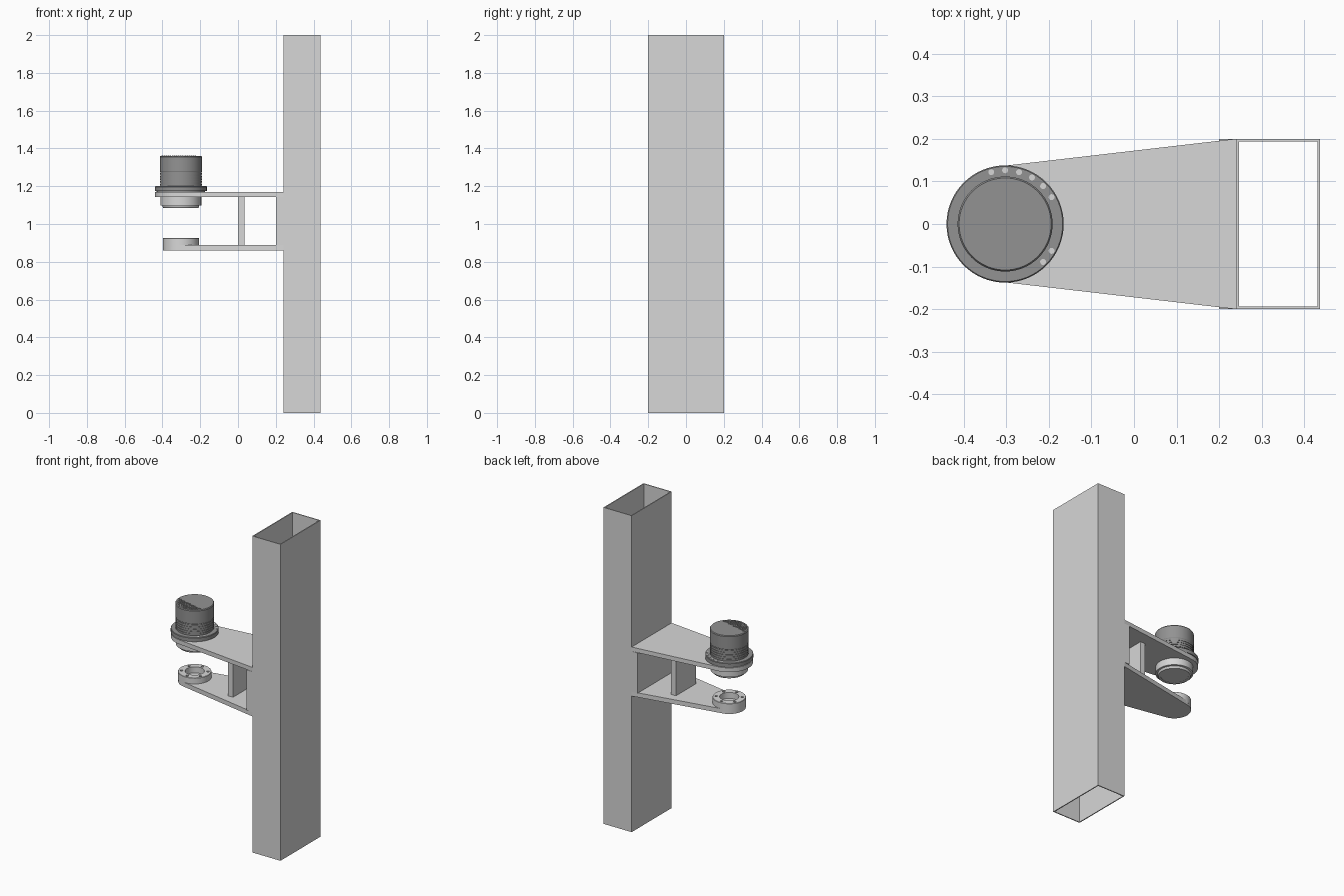
import bpy, bmesh, math
from mathutils import Matrix, Vector

if "Cube" in bpy.data.objects:
    bpy.data.objects.remove(bpy.data.objects["Cube"])


def material(name, v):
    m = bpy.data.materials.new(name)
    m.use_nodes = True
    m.diffuse_color = (v, v, v, 1)
    m.node_tree.nodes["Principled BSDF"].inputs["Base Color"].default_value = (v, v, v, 1)
    return m


STEEL = material("light grey steel", 0.68)
DARK = material("dark grey housing", 0.29)
AXIS = -0.3025  # x of the pivot axis


def finish(name, bm, mat, smooth=False):
    bmesh.ops.recalc_face_normals(bm, faces=bm.faces)
    me = bpy.data.meshes.new(name)
    bm.to_mesh(me)
    bm.free()
    me.materials.append(mat)
    ob = bpy.data.objects.new(name, me)
    bpy.context.collection.objects.link(ob)
    if smooth:
        bpy.ops.object.select_all(action='DESELECT')
        ob.select_set(True)
        bpy.context.view_layer.objects.active = ob
        bpy.ops.object.shade_smooth_by_angle(angle=math.radians(30))
    return ob


def add_box(bm, lo, hi):
    for v in bmesh.ops.create_cube(bm, size=1)["verts"]:
        v.co = Vector([a + (b - a) * (c + 0.5) for a, b, c in zip(lo, hi, v.co)])


def box(name, lo, hi, mat):
    bm = bmesh.new()
    add_box(bm, lo, hi)
    return finish(name, bm, mat)


def prism(name, pts, z0, z1, mat):
    bm = bmesh.new()
    face = bm.faces.new([bm.verts.new((x, y, z0)) for x, y in pts])
    ext = bmesh.ops.extrude_face_region(bm, geom=[face])
    for v in ext["geom"]:
        if isinstance(v, bmesh.types.BMVert):
            v.co.z = z1
    return finish(name, bm, mat)


def lathe(name, profile, mat, n=64):
    """Spin (radius, z) points around the pivot axis."""
    bm = bmesh.new()
    verts = [bm.verts.new((AXIS + r, 0, z)) for r, z in profile]
    edges = [bm.edges.new(p) for p in zip(verts, verts[1:])]
    bmesh.ops.spin(bm, geom=verts + edges, cent=(AXIS, 0, 0), axis=(0, 0, 1),
                   angle=math.tau, steps=n)
    bmesh.ops.remove_doubles(bm, verts=bm.verts, dist=1e-5)
    return finish(name, bm, mat, True)


def studs(name, r, angles, size, z0, z1, mat):
    """Short cylinders on a bolt circle around the pivot axis."""
    bm = bmesh.new()
    for a in map(math.radians, angles):
        place = Matrix.Translation((AXIS + r * math.cos(a), r * math.sin(a), (z0 + z1) / 2))
        bmesh.ops.create_cone(bm, cap_ends=True, segments=16, radius1=size, radius2=size,
                              depth=z1 - z0, matrix=place)
    return finish(name, bm, mat)


def arm(name, r, z0, z1):
    """Tapered plate with a rounded nose."""
    start = math.pi / 2 + math.atan2(0.2 - r, 0.24 - AXIS)
    steps = 32
    arc = [start + (math.tau - 2 * start) * i / steps for i in range(steps + 1)]
    pts = [(AXIS + r * math.cos(a), r * math.sin(a)) for a in arc]
    return prism(name, pts + [(0.24, -0.2), (0.24, 0.2)], z0, z1, STEEL)


# Hollow rectangular post, open at both ends
bm = bmesh.new()
loops = []
for inset in (0, 0.006):
    for z in (0, 2):
        loops.append([bm.verts.new((x, y, z)) for x, y in (
            (0.24 + inset, -0.2 + inset), (0.437 - inset, -0.2 + inset),
            (0.437 - inset, 0.2 - inset), (0.24 + inset, 0.2 - inset))])
for a, b in ((0, 1), (2, 3), (0, 2), (1, 3)):
    for i in range(4):
        j = (i + 1) % 4
        bm.faces.new((loops[a][i], loops[a][j], loops[b][j], loops[b][i]))
finish("hollow_post", bm, STEEL)

# Bracket
arm("upper_arm", 0.136, 1.143, 1.17)
arm("lower_arm", 0.095, 0.86, 0.888)
box("mounting_plate", (0.2, -0.2, 0.888), (0.24, 0.2, 1.143), STEEL)
box("web", (0, -0.1, 0.888), (0.035, 0.1, 1.143), STEEL)

# Lower bearing ring with drilled bolt holes
ring = lathe("bearing_ring", [(0.055, 0.875), (0.0955, 0.875), (0.0955, 0.924), (0.0935, 0.926),
                              (0.055, 0.926), (0.055, 0.875)], STEEL)
drill = studs("bolt_hole_cutter", 0.076, range(30, 390, 60), 0.008, 0.91, 0.94, STEEL)
drill.hide_render = True
drill.hide_viewport = True
cut = ring.modifiers.new("bolt_holes", 'BOOLEAN')
cut.operation = 'DIFFERENCE'
cut.object = drill

# Motor: lower hub, flange and housing
lathe("motor_hub", [(0, 1.087), (0.08, 1.087), (0.08, 1.084), (0.092, 1.084), (0.097, 1.092),
                    (0.097, 1.097), (0.108, 1.099), (0.108, 1.145)], STEEL)
lathe("motor_flange", [(0.105, 1.17), (0.128, 1.17), (0.128, 1.174), (0.1375, 1.174),
                       (0.1375, 1.197), (0.135, 1.2), (0.105, 1.2)], DARK)
ribs = [(0.109, 1.198)]
for k in range(5):
    z = 1.205 + 0.014 * k
    ribs += [(0.109, z), (0.1115, z), (0.1115, z + 0.008), (0.109, z + 0.008)]
lathe("motor_housing", ribs + [(0.109, 1.274), (0.1115, 1.278), (0.1115, 1.356),
                               (0.108, 1.361), (0, 1.361)], DARK)
studs("flange_bolts", 0.126, list(range(30, 120, 15)) + [-45, -30], 0.007, 1.196, 1.202, STEEL)

# Grille of small raised blocks on the front of the cap, behind a slanted chord
bm = bmesh.new()
pitch, half = 0.011, 0.004
for i in range(-9, 10):
    for j in range(-10, 1):
        x, y = i * pitch, j * pitch
        if math.hypot(x, y) < 0.1 and y < -0.034 - 0.27 * x:
            add_box(bm, (AXIS + x - half, y - half, 1.36), (AXIS + x + half, y + half, 1.363))
finish("cap_grille", bm, DARK)
